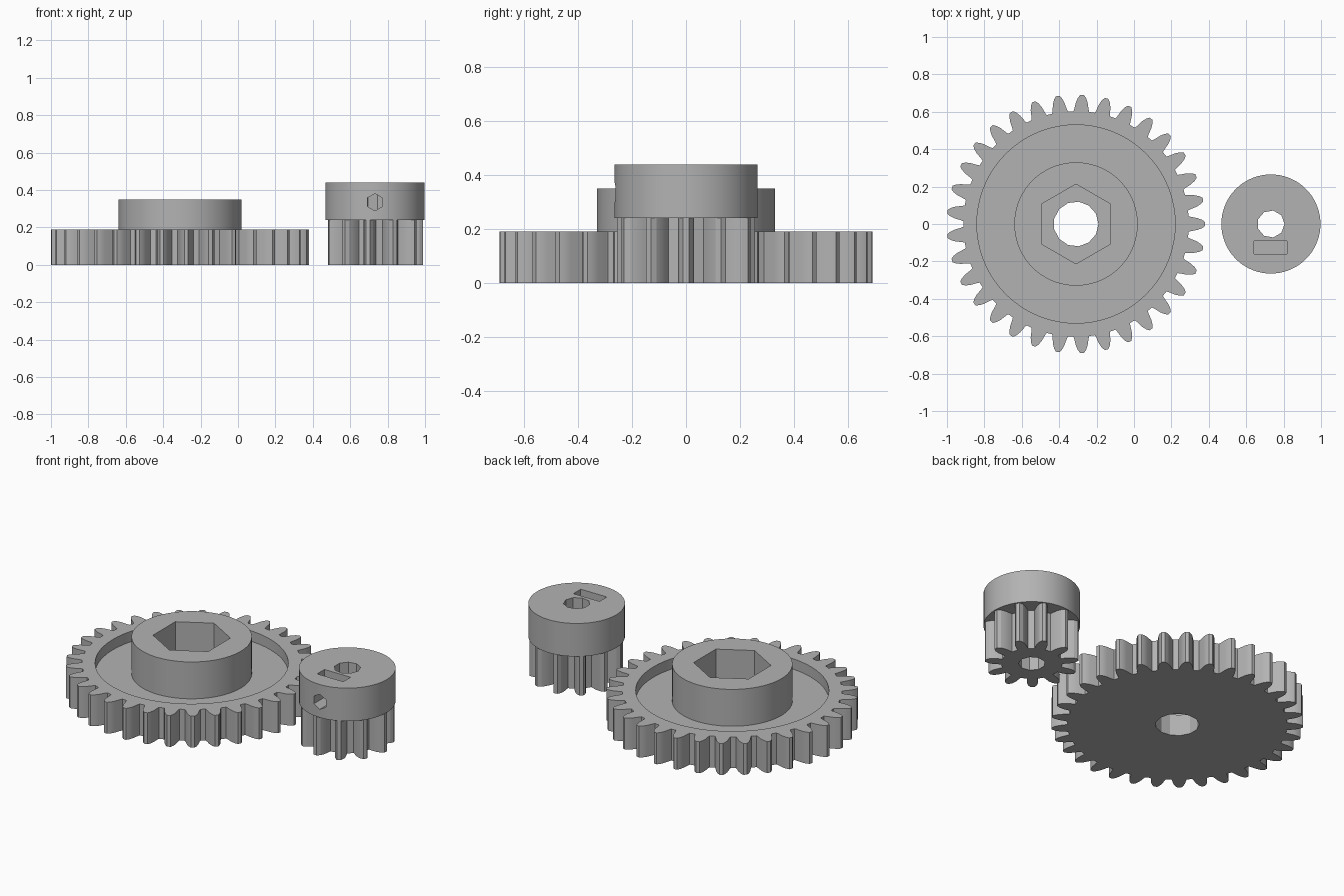
import bpy
import bmesh
from math import cos, sin, pi, tau, radians

if "Cube" in bpy.data.objects:
    bpy.data.objects.remove(bpy.data.objects["Cube"], do_unlink=True)

GREY = (0.45, 0.45, 0.45, 1)
mat = bpy.data.materials.new("plain grey")
mat.use_nodes = True
mat.diffuse_color = GREY
mat.node_tree.nodes["Principled BSDF"].inputs["Base Color"].default_value = GREY


def prism(name, outline, z0, z1, at=(0, 0)):
    """Extrude a closed outline from z0 to z1."""
    bm = bmesh.new()
    face = bm.faces.new([bm.verts.new((x + at[0], y + at[1], z0)) for x, y in outline])
    top = bmesh.ops.extrude_face_region(bm, geom=[face])["geom"]
    for v in top:
        if isinstance(v, bmesh.types.BMVert):
            v.co.z = z1
    bmesh.ops.recalc_face_normals(bm, faces=bm.faces)
    mesh = bpy.data.meshes.new(name)
    bm.to_mesh(mesh)
    bm.free()
    mesh.materials.append(mat)
    obj = bpy.data.objects.new(name, mesh)
    bpy.context.collection.objects.link(obj)
    return obj


def ring(radius, sides, turn=0.0):
    return [(radius * cos(turn + tau * i / sides), radius * sin(turn + tau * i / sides))
            for i in range(sides)]


def gear_outline(teeth, flank):
    """flank: (fraction of the pitch angle from tooth centre, radius), root to tip."""
    tooth = [(-f, r) for f, r in flank] + [(f, r) for f, r in reversed(flank)]
    return [(r * cos(tau * (i + f) / teeth), r * sin(tau * (i + f) / teeth))
            for i in range(teeth) for f, r in tooth]


def combine(obj, tool, operation="DIFFERENCE"):
    """Cut with or merge a helper solid, then discard the helper."""
    tool.hide_render = True
    mod = obj.modifiers.new("shape", "BOOLEAN")
    mod.operation, mod.solver, mod.object = operation, "EXACT", tool
    bpy.context.view_layer.objects.active = obj
    bpy.ops.object.modifier_apply(modifier=mod.name)
    bpy.data.objects.remove(tool, do_unlink=True)


def smooth(obj):
    bpy.ops.object.select_all(action="DESELECT")
    obj.select_set(True)
    bpy.context.view_layer.objects.active = obj
    bpy.ops.object.shade_smooth_by_angle(angle=radians(15))


# Large gear: toothed wheel, dished top, hub with hexagonal socket
c = (-0.31, 0)
wheel_flank = [(0.37, 0.603), (0.33, 0.615), (0.25, 0.652), (0.17, 0.675), (0.075, 0.691)]
wheel = prism("large_gear", gear_outline(33, wheel_flank), 0, 0.19, c)
combine(wheel, prism("dish", ring(0.53, 72), 0.127, 0.3, c))
combine(wheel, prism("hub", ring(0.33, 72), 0.06, 0.35, c), "UNION")
combine(wheel, prism("hex_socket", ring(0.213, 6, pi / 2), 0.13, 0.5, c))
combine(wheel, prism("bore", ring(0.12, 13), -0.1, 0.5, c))
smooth(wheel)

# Small gear: teeth below a round collar
c = (0.732, 0)
pinion_flank = [(0.31, 0.168), (0.28, 0.19), (0.24, 0.2175), (0.17, 0.24), (0.075, 0.258)]
pinion = prism("small_gear", gear_outline(11, pinion_flank), 0, 0.3, c)
combine(pinion, prism("collar", ring(0.265, 72), 0.24, 0.44, c), "UNION")
combine(pinion, prism("shaft_bore", ring(0.073, 9), -0.1, 0.6, c))

# Nut slot in the collar top and the set screw hole through its front
slot = [(-0.09, -0.16), (0.085, -0.16), (0.085, -0.09), (-0.09, -0.09)]
combine(pinion, prism("nut_slot", slot, 0.25, 0.6, c))
screw = prism("screw_hole", ring(0.046, 6, pi / 2), 0, 0.4)
screw.rotation_euler.x = pi / 2
screw.location = (c[0], 0, 0.335)
bpy.context.view_layer.update()
combine(pinion, screw)
smooth(pinion)
